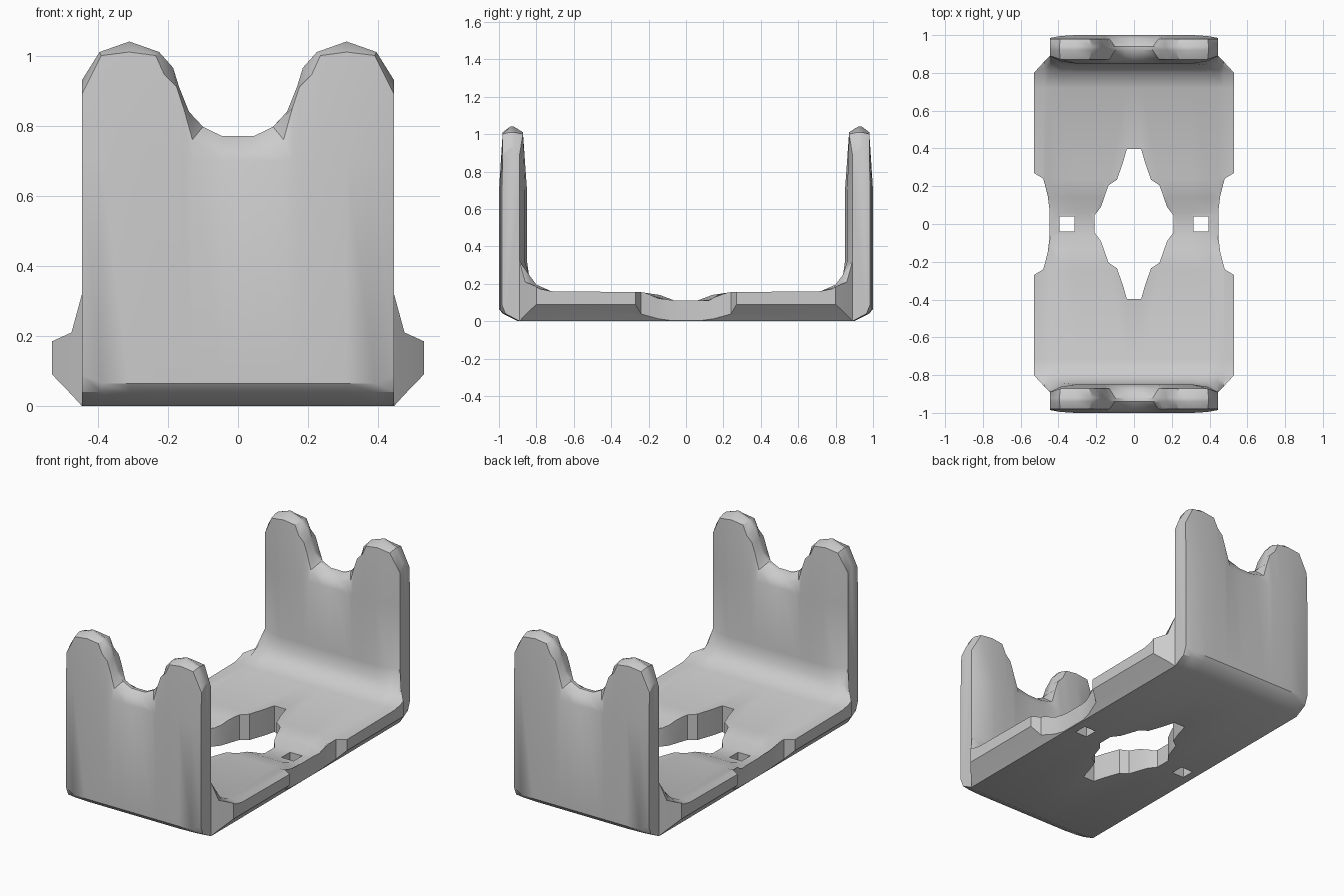
import bpy, bmesh

if "Cube" in bpy.data.objects:
    bpy.data.objects.remove(bpy.data.objects["Cube"])

steel = bpy.data.materials.new("plain_grey")
steel.use_nodes = True
GREY = (0.6, 0.6, 0.6, 1)
steel.diffuse_color = GREY
steel.node_tree.nodes["Principled BSDF"].inputs["Base Color"].default_value = GREY


def make_object(name, bm):
    bmesh.ops.recalc_face_normals(bm, faces=bm.faces[:])
    mesh = bpy.data.meshes.new(name)
    bm.to_mesh(mesh)
    bm.free()
    mesh.materials.append(steel)
    obj = bpy.data.objects.new(name, mesh)
    bpy.context.collection.objects.link(obj)
    return obj


# Wall top outline from the centre outwards: rim x, rim z, ridge x, ridge z
OUTLINE = [
    (0, .74, 0, .77), (.045, .74, .045, .77), (.13, .76, .10, .797),
    (.155, .85, .14, .84), (.175, .91, .168, .91), (.21, .945, .185, .965),
    (.235, 1.0, .225, 1.01), (.31, 1.01, .31, 1.04), (.39, 1.0, .395, 1.01),
    (.445, .89, .445, .93)]
EDGE = OUTLINE[-1][0]


def section(rim_x, rim_z, ridge_x, ridge_z, side):
    """Half of the U section, from the underside over the wall to the floor."""
    edge = rim_x == EDGE
    outer = .985 if edge else .995 if rim_x > .35 else 1.0
    inner = .89 if edge else .862 if rim_x > .35 else .85
    sag = .11 if edge else None
    pts = [(rim_x, .89 if edge else .90, 0), (rim_x, outer - .02, .04),
           (rim_x, outer, .09 if edge else .065), (rim_x, outer, .7),
           (rim_x, .98, rim_z), (ridge_x, .94, ridge_z), (ridge_x, .92, ridge_z),
           (rim_x, inner if edge else .872, rim_z), (rim_x, inner, .7),
           (rim_x, inner, .32), (rim_x, .84, .25), (rim_x, .80, .195),
           (rim_x, .72, .16), (rim_x, .24, .155),
           (rim_x, .14, sag or .14), (rim_x, .06, .11)]
    return [(side * x, y, z) for x, y, z in pts]


def full_ring(bm, half):
    pts = half + [(x, -y, z) for x, y, z in reversed(half)]
    return [bm.verts.new(p) for p in pts]


def bridge(bm, a, b):
    for i in range(len(a)):
        j = (i + 1) % len(a)
        bm.faces.new((a[i], a[j], b[j], b[i]))


# Floor and both walls as one loft across the width
bm = bmesh.new()
halves = [section(*row, -1) for row in reversed(OUTLINE[1:])]
halves += [section(*row, 1) for row in OUTLINE]
rings = [full_ring(bm, h) for h in halves]
for a, b in zip(rings, rings[1:]):
    bridge(bm, a, b)

# Ends: wall edges are capped, the floor swells into a side flange
FLOOR_Y = [(.72, .16), (.24, .155), (.14, .14), (.06, .11)]
MIDDLE = [(.86, .033), (.86, .21), (.83, .20), (.79, .182)] + FLOOR_Y
OUTSIDE = [(.80, .09), (.80, .185), (.795, .18), (.78, .172)] + FLOOR_Y
for side, ring in ((-1, rings[0]), (1, rings[-1])):
    bm.faces.new(ring[:10])
    bm.faces.new(ring[22:])
    previous = [ring[0]] + ring[9:23] + [ring[31]]
    for x, half in ((.475, MIDDLE), (.53, OUTSIDE)):
        current = full_ring(bm, [(side * x, y, z) for y, z in half])
        bridge(bm, previous, current)
        previous = current
    bm.faces.new(previous)
bracket = make_object("bracket", bm)


def cut(name, outline):
    """Cut a vertical prism with the given plan out of the bracket."""
    bm = bmesh.new()
    face = bm.faces.new([bm.verts.new((x, y, -.1)) for x, y in outline])
    top = bmesh.ops.extrude_face_region(bm, geom=[face])["geom"]
    bmesh.ops.translate(bm, vec=(0, 0, .5),
                        verts=[v for v in top if isinstance(v, bmesh.types.BMVert)])
    cutter = make_object(name, bm)
    cutter.hide_render = True
    mod = bracket.modifiers.new(name, 'BOOLEAN')
    mod.operation = 'DIFFERENCE'
    mod.solver = 'EXACT'
    mod.object = cutter
    bpy.ops.object.modifier_apply(modifier=name)
    bpy.data.objects.remove(cutter)


bpy.context.view_layer.objects.active = bracket
bracket.select_set(True)

# Central opening
quarter = [(.21, .045), (.175, .09), (.135, .205), (.09, .235), (.06, .32), (.038, .397)]
right = [(x, -y) for x, y in reversed(quarter)] + quarter
cut("centre_opening", right + [(-x, -y) for x, y in right])

# Side waists and small square holes
waist = [(.6, .3), (.53, .27), (.48, .24), (.457, .15), (.448, .08)]
waist += [(x, -y) for x, y in reversed(waist)]
square = [(.315, -.04), (.395, -.04), (.395, .04), (.315, .04)]
for side in (-1, 1):
    cut("waist", [(side * x, y) for x, y in waist])
    cut("square_hole", [(side * x, y) for x, y in square])

bpy.ops.object.shade_smooth_by_angle(angle=0.6)
